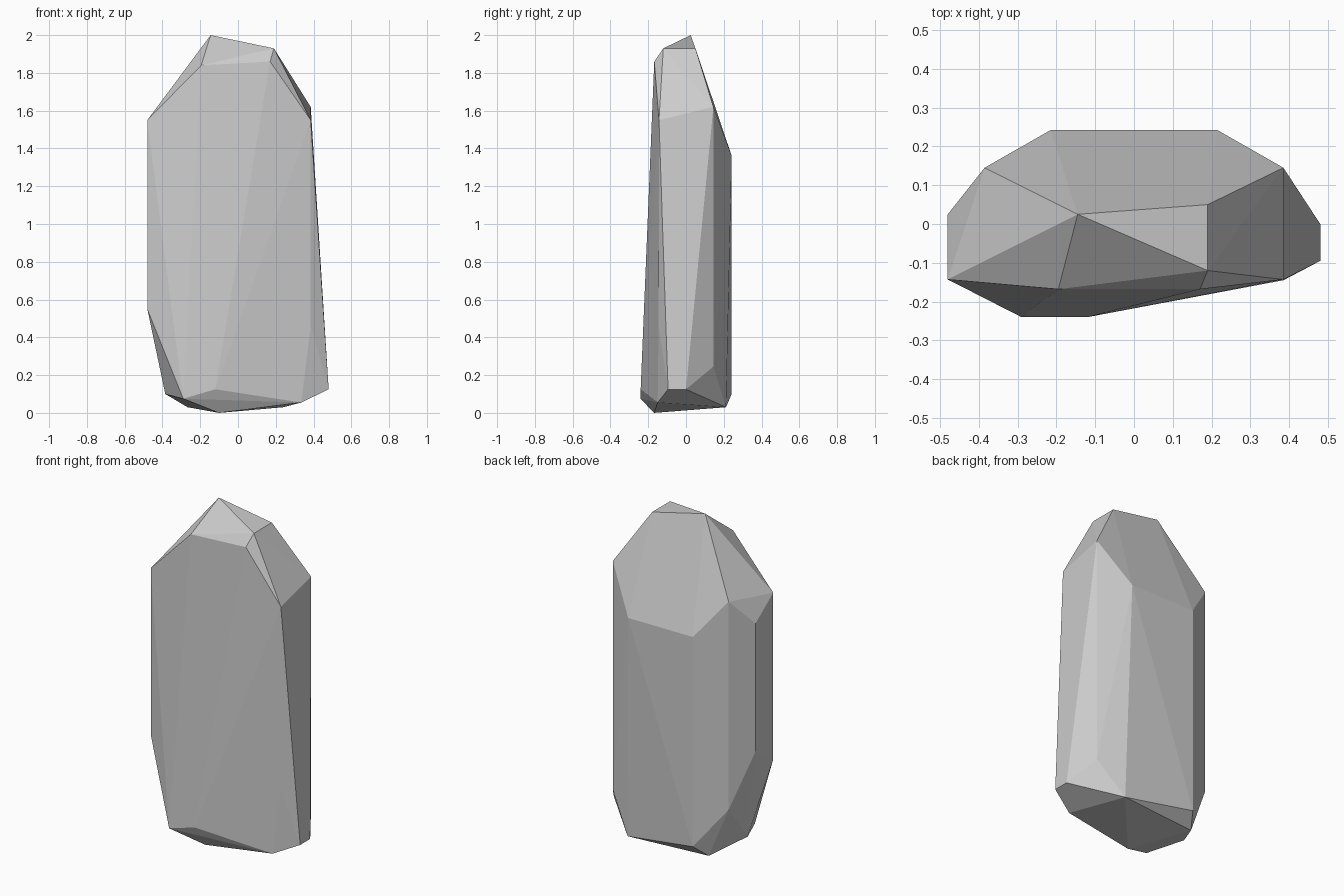
import bpy, bmesh

# Corner points of the faceted stone, grouped by level
crown = [(-0.145, 0.025, 2.0), (0.19, 0.05, 1.93), (0.19, -0.12, 1.93),
         (0.17, -0.168, 1.86), (-0.195, -0.168, 1.84)]
shoulder = [(-0.48, -0.143, 1.55), (0.385, -0.143, 1.55), (0.385, 0.145, 1.62),
            (0.215, 0.242, 1.36), (-0.215, 0.242, 1.36),
            (-0.385, 0.145, 1.58), (-0.48, 0.025, 1.43)]
lower_sides = [(-0.48, -0.143, 0.55), (-0.48, 0.025, 0.66), (-0.385, 0.145, 0.33),
               (-0.215, 0.242, 0.10), (0.385, 0.145, 0.245), (0.385, -0.145, 0.46),
               (0.48, 0.0, 0.125), (0.48, -0.095, 0.125)]
foot = [(-0.29, -0.24, 0.075), (-0.12, -0.24, 0.125), (-0.385, -0.035, 0.10),
        (-0.267, 0.165, 0.03), (0.24, 0.212, 0.03), (0.335, -0.15, 0.055),
        (-0.10, -0.17, 0.0)]

# Stretch a flat-faced skin over the corners, then merge coplanar triangles
bm = bmesh.new()
for level in (crown, shoulder, lower_sides, foot):
    for point in level:
        bm.verts.new(point)
hull = bmesh.ops.convex_hull(bm, input=list(bm.verts))
loose = [v for v in bm.verts if not v.link_faces]
bmesh.ops.delete(bm, geom=loose, context='VERTS')
bmesh.ops.dissolve_limit(bm, angle_limit=0.02, verts=list(bm.verts), edges=list(bm.edges))
bmesh.ops.recalc_face_normals(bm, faces=list(bm.faces))

mesh = bpy.data.meshes.new("standing_stone")
bm.to_mesh(mesh)
bm.free()
bpy.context.collection.objects.link(bpy.data.objects.new("standing_stone", mesh))
